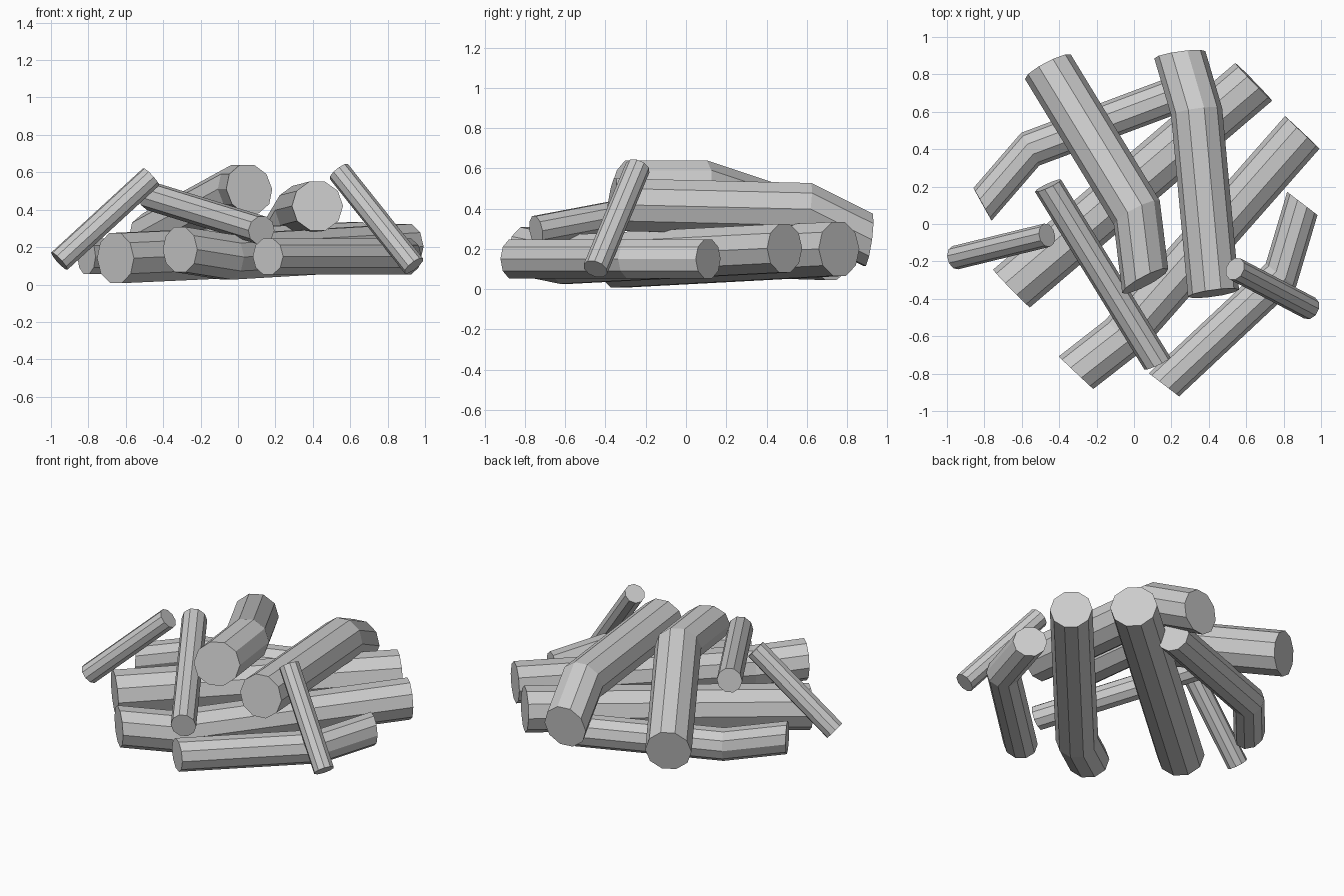
import bpy, bmesh, math
from mathutils import Vector

if "Cube" in bpy.data.objects:
    bpy.data.objects.remove(bpy.data.objects["Cube"])

SIDES = 10


def log(name, r, path, normal=None, sides=SIDES):
    """Flat-shaded log: parallel rings along a path, capped at both ends."""
    pts = [Vector(p) for p in path]
    n = Vector(normal) if normal else pts[-1] - pts[0]
    n.normalize()
    side = n.cross(Vector((0, 0, 1))).normalized()
    up = side.cross(n)
    bm = bmesh.new()
    rings = []
    for p in pts:
        ring = []
        for i in range(sides):
            a = 2 * math.pi * i / sides
            ring.append(bm.verts.new(p + r * (math.cos(a) * side + math.sin(a) * up)))
        rings.append(ring)
    for lo, hi in zip(rings, rings[1:]):
        for i in range(sides):
            j = (i + 1) % sides
            bm.faces.new((lo[i], lo[j], hi[j], hi[i]))
    bm.faces.new(rings[0])
    bm.faces.new(rings[-1])
    bmesh.ops.recalc_face_normals(bm, faces=bm.faces[:])
    me = bpy.data.meshes.new(name)
    bm.to_mesh(me)
    bm.free()
    ob = bpy.data.objects.new(name, me)
    bpy.context.collection.objects.link(ob)
    return ob


# bottom layer of thick logs
log("base_log_left", 0.141, [(-0.655, -0.345, 0.141), (0.64, 0.76, 0.2)], (1.15, 1.12, 0.05))
log("base_log_middle", 0.127, [(-0.31, -0.795, 0.187), (-0.06, -0.6, 0.147), (0.9, 0.49, 0.203)])
log("base_log_right", 0.102, [(0.16, -0.86, 0.15), (0.785, -0.275, 0.15), (0.9, 0.11, 0.15)])
log("base_log_back", 0.1, [(-0.81, 0.105, 0.15), (-0.555, 0.4, 0.15), (0.3, 0.72, 0.14)])

# two bent logs resting on top
log("top_log_left", 0.139, [(0.06, -0.305, 0.51), (0.015, 0.06, 0.51), (-0.46, 0.84, 0.25)],
    (-0.57, 1.08, -0.24))
log("top_log_right", 0.138, [(0.425, -0.37, 0.42), (0.335, 0.6, 0.397), (0.245, 0.905, 0.245)])

# thin sticks leaning on the pile
log("stick_front", 0.077, [(-0.46, 0.205, 0.47), (0.125, -0.745, 0.29)], (0.42, -0.9, -0.15))
log("stick_left", 0.064, [(-0.955, -0.18, 0.125), (-0.465, -0.06, 0.575)])
log("stick_right", 0.063, [(0.94, -0.45, 0.1), (0.54, -0.24, 0.603)])
